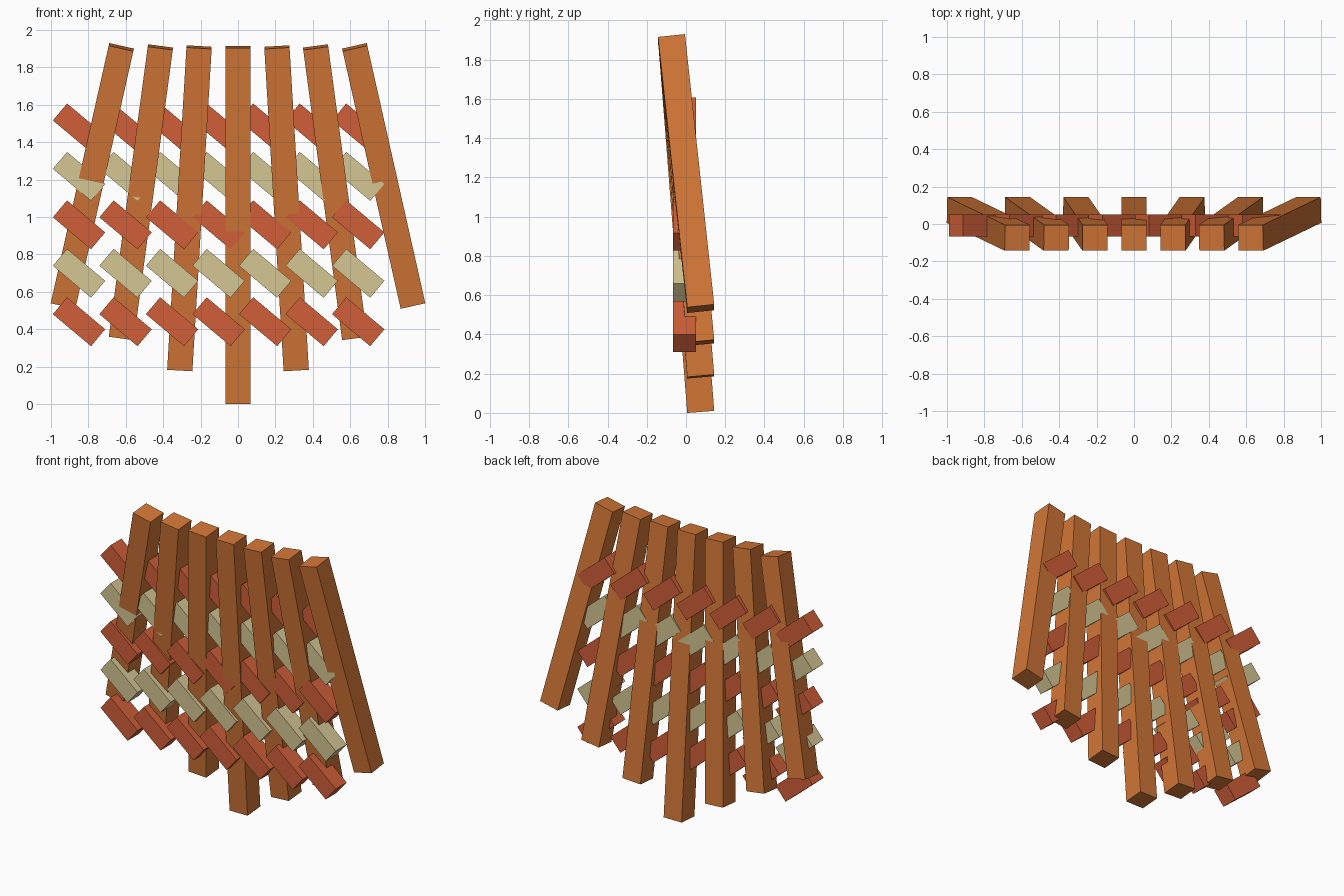
import bpy
from mathutils import Matrix, Vector

cube = bpy.data.objects.get("Cube")
if cube:
    bpy.data.objects.remove(cube, do_unlink=True)


def material(name, rgb):
    """Flat material from 0-255 sRGB values."""
    lin = [((c / 255 + 0.055) / 1.055) ** 2.4 for c in rgb] + [1.0]
    mat = bpy.data.materials.new(name)
    mat.use_nodes = True
    mat.diffuse_color = lin
    bsdf = mat.node_tree.nodes["Principled BSDF"]
    bsdf.inputs["Base Color"].default_value = lin
    bsdf.inputs["Roughness"].default_value = 0.9
    return mat


WOOD = material("orange_wood", (210, 118, 54))
RED = material("brick_red", (208, 94, 56))
CREAM = material("pale_cream", (213, 198, 148))


def box(name, mat, centre, x_axis, z_axis, size):
    """Box with its own x and z directions; y completes the frame."""
    x, z = Vector(x_axis).normalized(), Vector(z_axis).normalized()
    y = z.cross(x)
    bpy.ops.mesh.primitive_cube_add(size=1)
    obj = bpy.context.object
    obj.name = name
    obj.data.materials.append(mat)
    frame = Matrix((x, y, z)).transposed().to_4x4()
    obj.matrix_world = (Matrix.Translation(centre) @ frame
                        @ Matrix.Diagonal((*size, 1)))
    return obj


# Fanned slats, leaning forward at the top: top x, bottom x, bottom z
SLATS = [(0.0, 0.0, 0.005), (0.208, 0.311, 0.185),
         (0.415, 0.623, 0.357), (0.624, 0.934, 0.531)]
for i, (top_x, low_x, low_z) in enumerate(SLATS):
    for side, label in ((1, "left"), (-1, "right")):
        if i == 0 and side < 0:
            continue
        top = Vector((side * top_x, -0.074, 1.908))
        low = Vector((side * low_x, 0.075, low_z))
        d = top - low
        name = "centre_slat" if i == 0 else f"{label}_slat_{i}"
        box(name, WOOD, (top + low) / 2, (d.z, 0, -d.x), d,
            (0.135, 0.138, d.length))

# Rows of slanted blocks woven through the slats, colours alternating
for row in range(5):
    mat, colour = (CREAM, "cream") if row % 2 else (RED, "red")
    for col in range(7):
        centre = (-0.85 + 0.2488 * col, -0.007, 0.44 + 0.259 * row)
        box(f"{colour}_block_{row + 1}_{col + 1}", mat, centre,
            (0.766, 0, -0.643), (0.643, 0, 0.766), (0.266, 0.118, 0.118))
